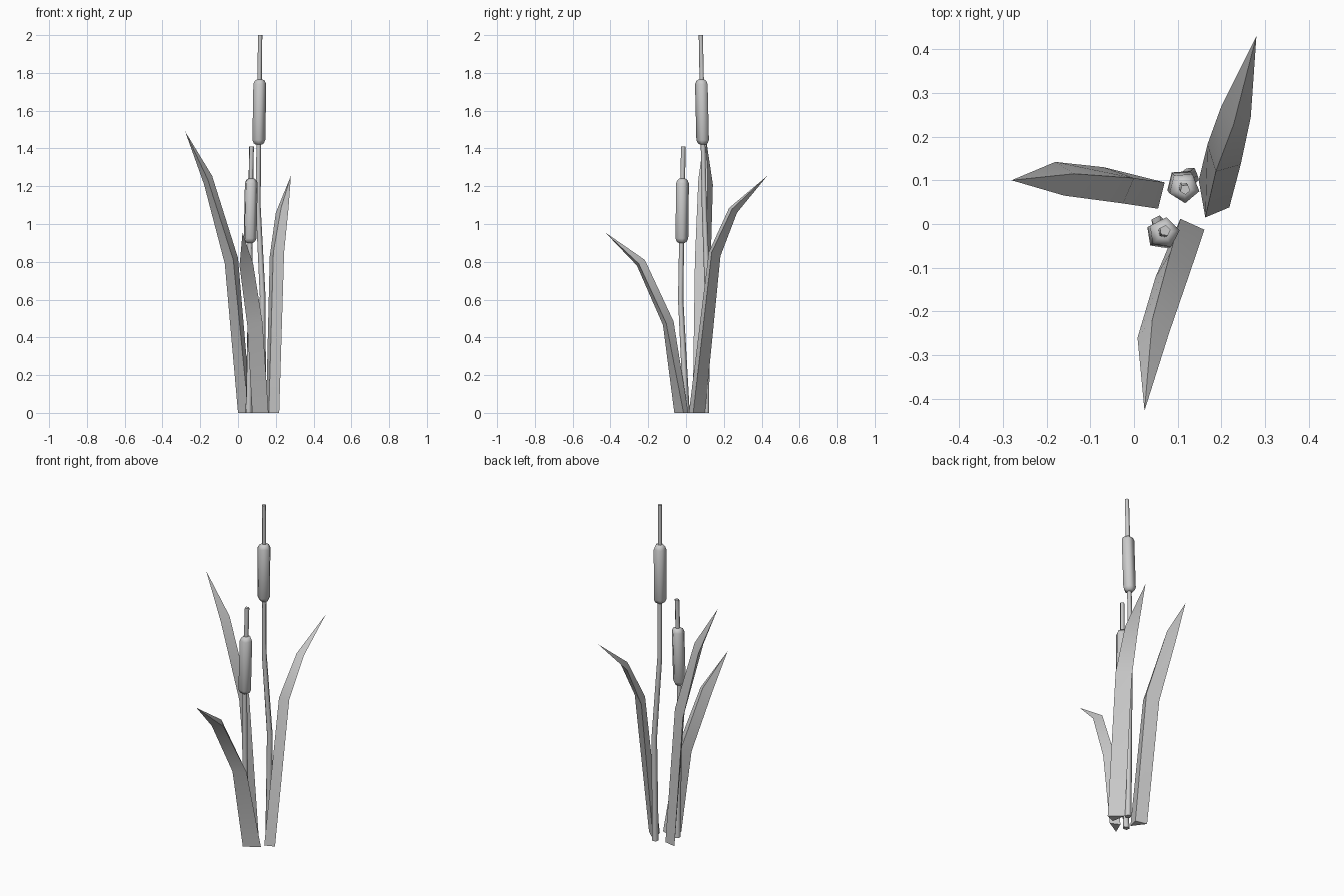
import bpy, bmesh, math
from mathutils import Vector

if "Cube" in bpy.data.objects:
    bpy.data.objects.remove(bpy.data.objects["Cube"])


def skin(name, rings, tip=None, angle=30):
    """Bridge equal rings of points; end in a cap or a single tip point."""
    bm = bmesh.new()
    loops = [[bm.verts.new(p) for p in ring] for ring in rings]
    n = len(loops[0])
    for a, b in zip(loops, loops[1:]):
        for i in range(n):
            j = (i + 1) % n
            bm.faces.new((a[i], a[j], b[j], b[i]))
    bm.faces.new(loops[0][::-1])
    if tip:
        t = bm.verts.new(tip)
        for i in range(n):
            bm.faces.new((loops[-1][i], loops[-1][(i + 1) % n], t))
    else:
        bm.faces.new(loops[-1])
    bmesh.ops.recalc_face_normals(bm, faces=bm.faces)
    mesh = bpy.data.meshes.new(name)
    bm.to_mesh(mesh)
    bm.free()
    obj = bpy.data.objects.new(name, mesh)
    bpy.context.collection.objects.link(obj)
    bpy.ops.object.select_all(action='DESELECT')
    obj.select_set(True)
    bpy.context.view_layer.objects.active = obj
    bpy.ops.object.shade_smooth_by_angle(angle=math.radians(angle))
    return obj


def tube(name, path, turn):
    """Five-sided tube along (x, y, z, radius) points."""
    rings = []
    for x, y, z, r in path:
        angles = [turn + i * math.tau / 5 for i in range(5)]
        rings.append([(x + r * math.cos(a), y + r * math.sin(a), z) for a in angles])
    return skin(name, rings, angle=80)


def cattail(prefix, stem, head_bottom, head_top, turn):
    # thin stem running through the head, and the head with rounded ends
    tube(prefix + "_stem", stem, turn)
    lo, hi = Vector(head_bottom), Vector(head_top)
    profile = [(0, .017), (.02, .028), (.07, .036), (.93, .036), (.98, .028), (1, .017)]
    tube(prefix + "_head", [(*lo.lerp(hi, t), r) for t, r in profile], turn)


cattail("tall_cattail",
        [(.130, .105, 0, .019), (.130, .115, .62, .016),
         (.106, .097, 1.10, .014), (.110, .090, 1.45, .013), (.117, .079, 2.0, .012)],
        (.109, .091, 1.42), (.115, .083, 1.765), -1.5)
cattail("short_cattail",
        [(.056, .002, 0, .018), (.066, -.029, .60, .015),
         (.062, -.024, .92, .014), (.071, -.015, 1.41, .013)],
        (.062, -.024, .90), (.069, -.020, 1.24), -1.1)

# blades: triangular sections (two rim edges and a keel) rising to a point
skin("left_leaf", [
    [(.055, .035, 0), (.07, .095, 0), (0, .11, 0)],
    [(-.025, .047, .81), (0, .105, .82), (-.07, .13, .79)],
    [(-.16, .065, 1.235), (-.137, .115, 1.255), (-.18, .142, 1.21)],
], (-.28, .10, 1.49))
skin("back_leaf", [
    [(.218, .038, 0), (.163, .015, 0), (.148, .10, 0)],
    [(.244, .136, .85), (.187, .12, .85), (.168, .182, .83)],
    [(.267, .244, 1.08), (.228, .228, 1.085), (.20, .27, 1.06)],
], (.28, .43, 1.255))
skin("front_leaf", [
    [(.161, -.013, 0), (.106, .012, 0), (.075, -.062, 0)],
    [(.130, -.105, .475), (.083, -.066, .485), (.049, -.122, .465)],
    [(.080, -.25, .79), (.042, -.218, .81), (.008, -.26, .78)],
], (.024, -.427, .955))
